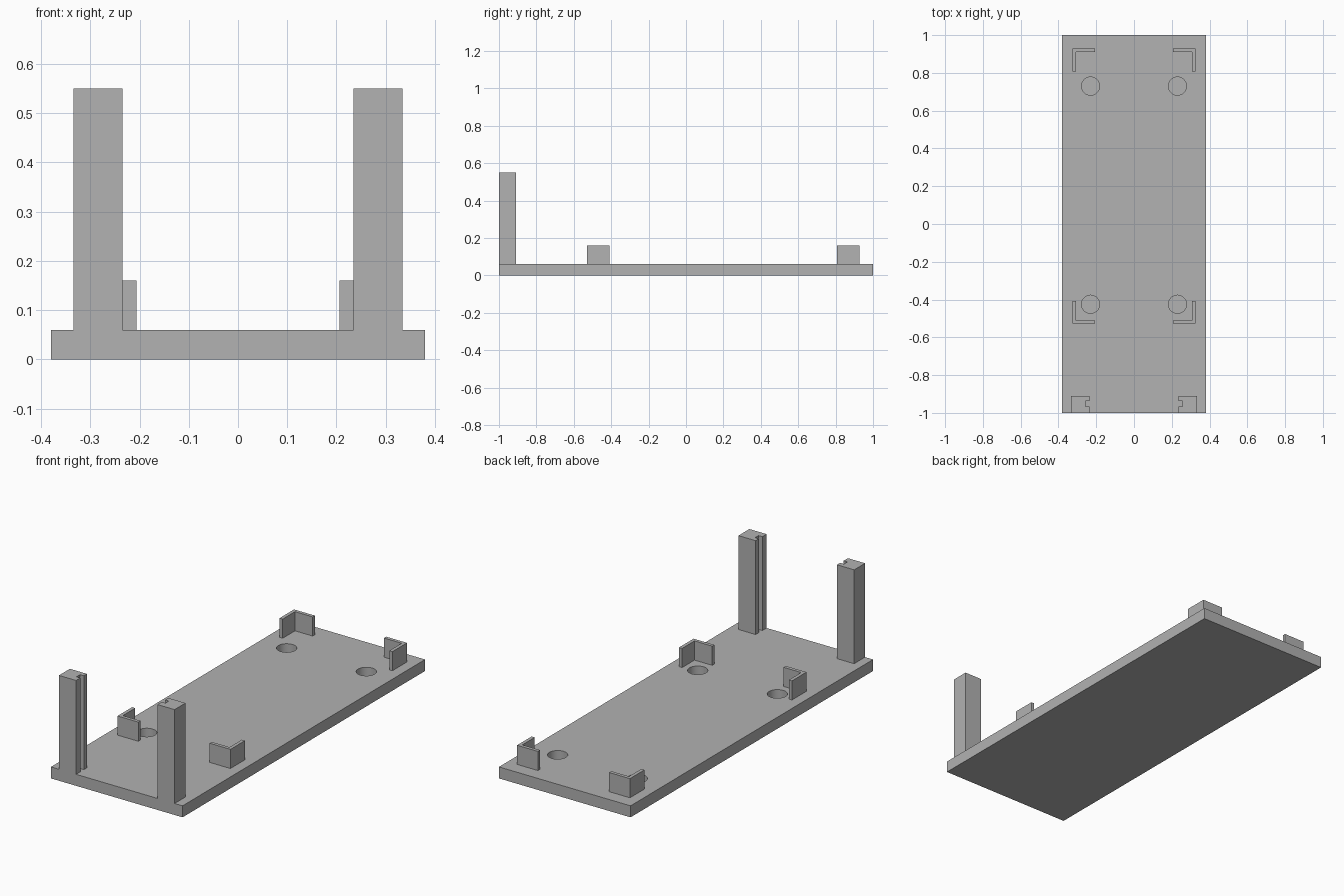
import bpy
import bmesh
from mathutils import Matrix

if "Cube" in bpy.data.objects:
    bpy.data.objects.remove(bpy.data.objects["Cube"])

grey = bpy.data.materials.new("plain grey")
grey.use_nodes = True
colour = (0.445, 0.445, 0.445, 1)
grey.diffuse_color = colour
grey.node_tree.nodes["Principled BSDF"].inputs["Base Color"].default_value = colour

PLATE_TOP = 0.06


def add_object(name, bm):
    bmesh.ops.recalc_face_normals(bm, faces=bm.faces)
    mesh = bpy.data.meshes.new(name)
    bm.to_mesh(mesh)
    bm.free()
    mesh.materials.append(grey)
    obj = bpy.data.objects.new(name, mesh)
    bpy.context.collection.objects.link(obj)
    return obj


def prism(name, profile, bottom, top):
    """Extrude a flat outline upwards."""
    bm = bmesh.new()
    face = bm.faces.new([bm.verts.new((x, y, bottom)) for x, y in profile])
    moved = bmesh.ops.extrude_face_region(bm, geom=[face])["geom"]
    verts = [v for v in moved if isinstance(v, bmesh.types.BMVert)]
    bmesh.ops.translate(bm, verts=verts, vec=(0, 0, top - bottom))
    return add_object(name, bm)


# Base plate
plate = prism("base_plate", [(-0.38, -1), (0.38, -1), (0.38, 1), (-0.38, 1)], 0, PLATE_TOP)

# Blind round holes sunk into the plate
bm = bmesh.new()
for x in (-0.23, 0.23):
    for y in (-0.425, 0.73):
        bmesh.ops.create_cone(bm, cap_ends=True, segments=48, radius1=0.048, radius2=0.048,
                              depth=0.1, matrix=Matrix.Translation((x, y, 0.06)))
cutter = add_object("hole_cutter", bm)
cutter.hide_render = True
cut = plate.modifiers.new("holes", "BOOLEAN")
cut.operation = "DIFFERENCE"
cut.solver = "EXACT"
cut.object = cutter
bpy.ops.object.select_all(action="DESELECT")
bpy.context.view_layer.objects.active = plate
plate.select_set(True)
bpy.ops.object.modifier_apply(modifier=cut.name)
bpy.data.objects.remove(cutter)
bpy.ops.object.shade_smooth_by_angle()

for side, s in (("left", 1), ("right", -1)):
    # Tall front post with a slot down its inner face
    inner, outer, slot = 0.235, 0.334, 0.257
    post = [(inner, -1), (outer, -1), (outer, -0.91), (inner, -0.91),
            (inner, -0.936), (slot, -0.936), (slot, -0.965), (inner, -0.965)]
    prism(side + "_slotted_post", [(s * x, y) for x, y in post], PLATE_TOP, 0.55)

    # L-shaped corner brackets, opening towards the middle
    for end, y0, d in (("front", -0.528, 1), ("back", 0.928, -1)):
        size, wall, edge = 0.12, 0.018, 0.326
        ell = [(0, 0), (size, 0), (size, wall), (wall, wall), (wall, size), (0, size)]
        prism(f"{end}_{side}_corner_bracket",
              [(s * (edge - u), y0 + d * v) for u, v in ell], PLATE_TOP, 0.16)
